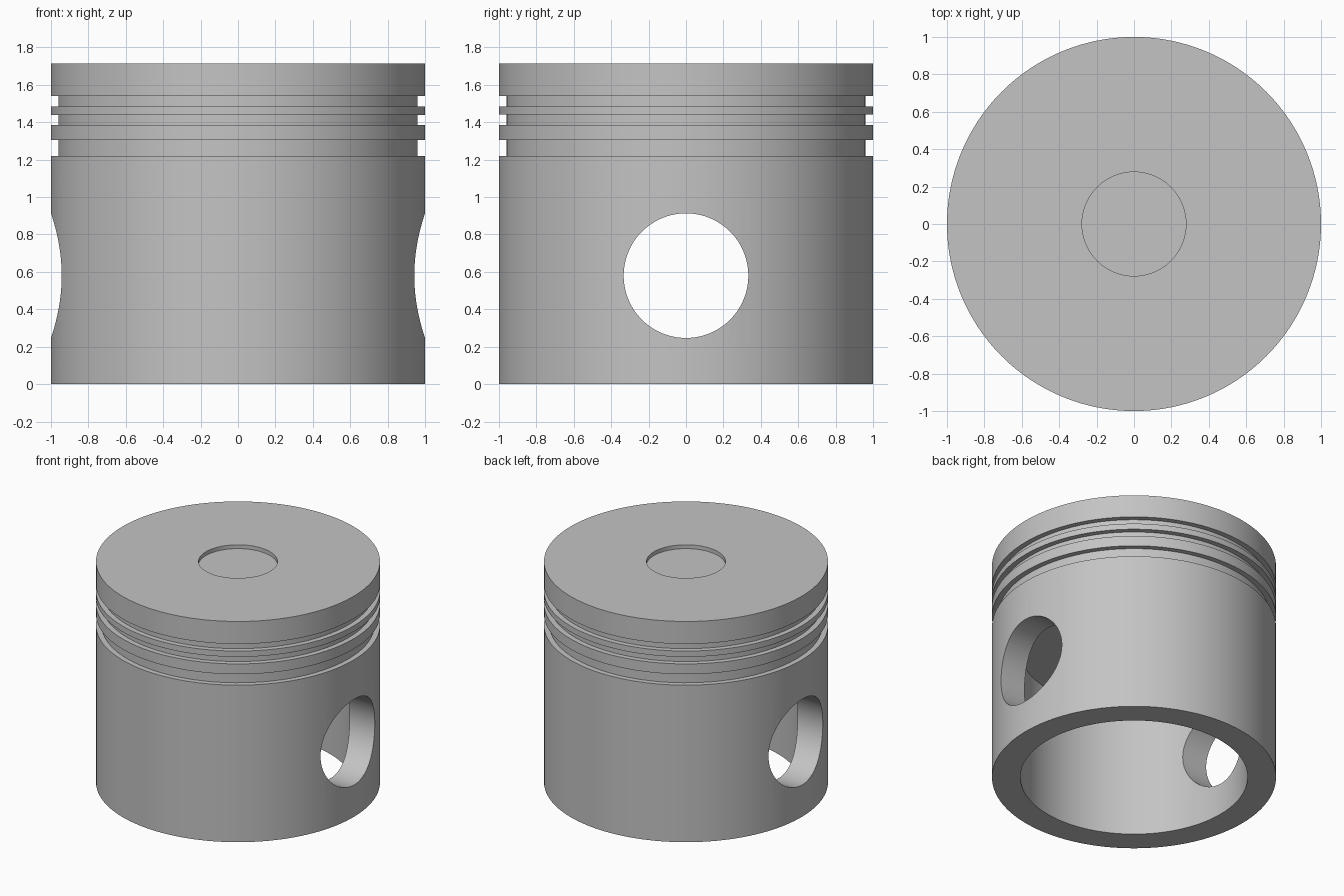
import bpy, bmesh
from math import radians, sin, cos, pi

if "Cube" in bpy.data.objects:
    bpy.data.objects.remove(bpy.data.objects["Cube"], do_unlink=True)

SEGMENTS = 128
HEIGHT = 1.715
GROOVES = [(1.22, 1.305), (1.385, 1.44), (1.485, 1.54)]  # bottom and top of each ring groove

# Bare metal
metal = bpy.data.materials.new("grey metal")
colour = (0.55, 0.55, 0.55, 1)
metal.use_nodes = True
metal.diffuse_color = colour
metal.node_tree.nodes["Principled BSDF"].inputs["Base Color"].default_value = colour


def add_object(name, bm):
    bmesh.ops.recalc_face_normals(bm, faces=bm.faces)
    mesh = bpy.data.meshes.new(name)
    bm.to_mesh(mesh)
    bm.free()
    mesh.materials.append(metal)
    obj = bpy.data.objects.new(name, mesh)
    bpy.context.collection.objects.link(obj)
    return obj


def lathe(name, profile):
    """Closed solid of revolution, with flat caps on the first and last rings."""
    bm = bmesh.new()
    rings = [[bm.verts.new((r * cos(2 * pi * i / SEGMENTS), r * sin(2 * pi * i / SEGMENTS), z))
              for i in range(SEGMENTS)] for r, z in profile]
    for low, high in zip(rings, rings[1:]):
        for i in range(SEGMENTS):
            j = (i + 1) % SEGMENTS
            bm.faces.new((low[i], low[j], high[j], high[i]))
    bm.faces.new(rings[0])
    bm.faces.new(rings[-1])
    return add_object(name, bm)


# Piston body: inner ceiling, bore, skirt, ring grooves, crown and shallow crown recess
profile = [(0.8, 1.02), (0.8, 0), (1, 0)]
for bottom, top in GROOVES:
    profile += [(1, bottom), (0.96, bottom), (0.96, top), (1, top)]
profile += [(1, HEIGHT), (0.278, HEIGHT), (0.278, HEIGHT - 0.03)]
piston = lathe("piston_body", profile)

# Pin hole running from side to side
pin = lathe("pin_hole_cutter", [(0.333, -1.5), (0.333, 1.5)])
pin.rotation_euler.y = radians(90)
pin.location.z = 0.58
pin.hide_render = True

cut = piston.modifiers.new("pin_hole", "BOOLEAN")
cut.object = pin
cut.operation = "DIFFERENCE"
cut.solver = "EXACT"

# Apply the cut, then remove the cutter
bpy.context.view_layer.objects.active = piston
piston.select_set(True)
bpy.ops.object.modifier_apply(modifier=cut.name)
bpy.data.objects.remove(pin, do_unlink=True)
bpy.ops.object.shade_smooth_by_angle(angle=radians(30))
